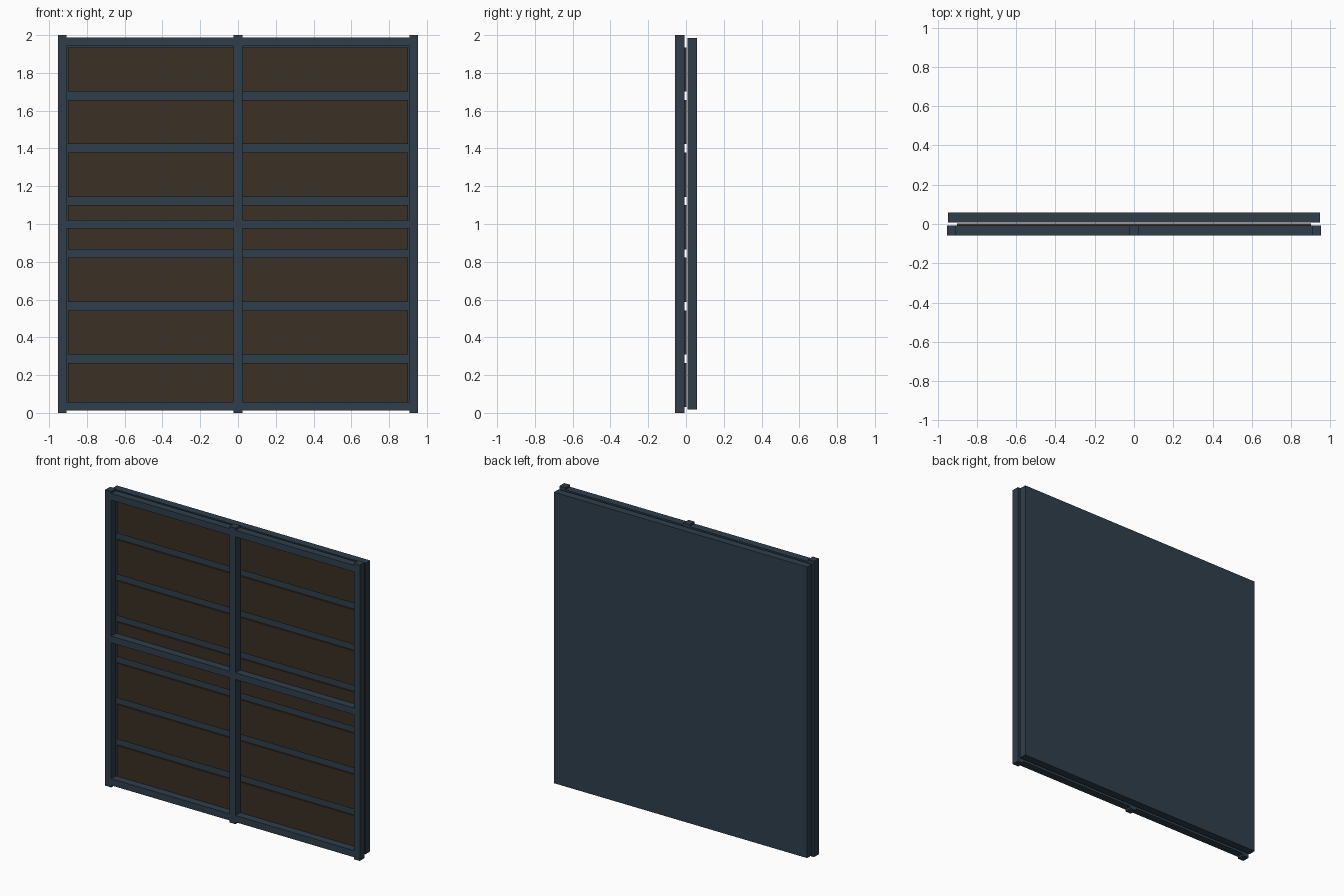
import bpy

if "Cube" in bpy.data.objects:
    bpy.data.objects.remove(bpy.data.objects["Cube"])


def material(name, rgb):
    m = bpy.data.materials.new(name)
    m.diffuse_color = (*rgb, 1)
    m.use_nodes = True
    m.node_tree.nodes["Principled BSDF"].inputs["Base Color"].default_value = m.diffuse_color
    return m


blue = material("dark slate blue", (0.028, 0.049, 0.070))
brown = material("dark brown", (0.043, 0.029, 0.018))


def box(name, x, y, z, mat):
    """Box from (min, max) ranges on each axis."""
    bpy.ops.mesh.primitive_cube_add(size=1)
    ob = bpy.context.object
    ob.name = name
    ob.location = [(a + b) / 2 for a, b in (x, y, z)]
    ob.scale = [b - a for a, b in (x, y, z)]
    bpy.ops.object.transform_apply(location=True, rotation=False, scale=True)
    ob.data.materials.append(mat)
    return ob


FRAME_Y = (-0.059, -0.008)
HALF, W = 0.952, 0.045

# Back board
box("back_board", (-0.947, 0.947), (0.008, 0.059), (0.018, 1.985), blue)

# Full-height uprights: left, centre, right
for name, cx in (("left", -HALF + W / 2), ("centre", 0), ("right", HALF - W / 2)):
    box(name + "_upright", (cx - W / 2, cx + W / 2), FRAME_Y, (0, 2), blue)

# Cross rails between the uprights
for name, cz in (("bottom", 0.036), ("middle", 1.0), ("top", 1.964)):
    for side, x in (("left", (-HALF + W, -W / 2)), ("right", (W / 2, HALF - W))):
        box(f"{name}_rail_{side}", x, FRAME_Y, (cz - W / 2, cz + W / 2), blue)

# Seven thin boards between frame and back, with gaps
BOARD, PITCH = 0.234, 0.2783
for i in range(7):
    z = 0.031 + i * PITCH
    box(f"thin_board_{i + 1}", (-0.9, 0.9), (-0.008, 0.003), (z, z + BOARD), brown)
